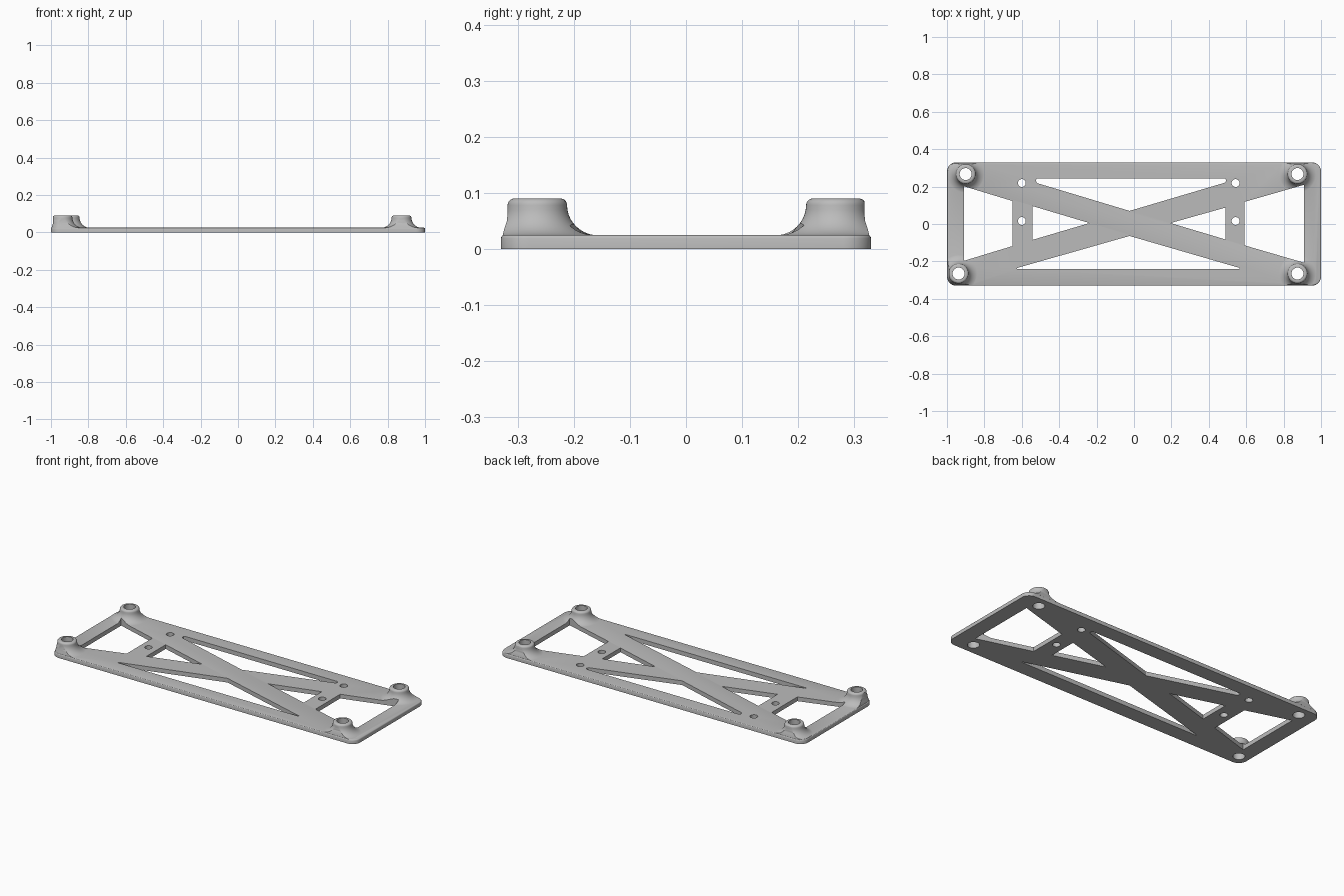
import bpy
import bmesh
from math import sin, cos, pi, radians

cube = bpy.data.objects.get("Cube")
if cube:
    bpy.data.objects.remove(cube, do_unlink=True)

LENGTH, WIDTH, THICK, HEIGHT = 2.0, 0.66, 0.025, 0.09

grey = bpy.data.materials.new("plain_grey")
grey.use_nodes = True
colour = (0.5, 0.5, 0.5, 1)
grey.diffuse_color = colour
grey.node_tree.nodes["Principled BSDF"].inputs["Base Color"].default_value = colour


def loft(name, rings):
    """Solid through stacked rings of equal point count, capped at both ends."""
    bm = bmesh.new()
    loops = [[bm.verts.new(p) for p in ring] for ring in rings]
    n = len(loops[0])
    for low, high in zip(loops, loops[1:]):
        for i in range(n):
            j = (i + 1) % n
            bm.faces.new((low[i], low[j], high[j], high[i]))
    bm.faces.new(loops[0][::-1])
    bm.faces.new(loops[-1])
    bmesh.ops.recalc_face_normals(bm, faces=bm.faces)
    mesh = bpy.data.meshes.new(name)
    bm.to_mesh(mesh)
    bm.free()
    mesh.materials.append(grey)
    obj = bpy.data.objects.new(name, mesh)
    bpy.context.collection.objects.link(obj)
    return obj


def rounded_slab(name, levels, radius=0.05, steps=8):
    """Rounded rectangle lofted through (height, inset) levels."""
    rings = []
    for z, inset in levels:
        ring = []
        for k, (sx, sy) in enumerate(((1, 1), (-1, 1), (-1, -1), (1, -1))):
            for s in range(steps + 1):
                a = (k + s / steps) * pi / 2
                r = radius - inset
                ring.append((sx * (LENGTH / 2 - radius) + r * cos(a),
                             sy * (WIDTH / 2 - radius) + r * sin(a), z))
        rings.append(ring)
    return loft(name, rings)


def turned(name, x, y, profile, sides=48):
    """Solid of revolution through (radius, height) points."""
    return loft(name, [[(x + r * cos(2 * pi * i / sides),
                         y + r * sin(2 * pi * i / sides), z)
                        for i in range(sides)] for r, z in profile])


def prism(name, points):
    return loft(name, [[(x, y, z) for x, y in points] for z in (-0.1, 0.2)])


def boolean(target, tool, operation, keep=False):
    """Apply a boolean to the target and discard the tool."""
    mod = target.modifiers.new(operation.lower(), 'BOOLEAN')
    mod.operation, mod.solver, mod.object = operation, 'EXACT', tool
    graph = bpy.context.evaluated_depsgraph_get()
    mesh = bpy.data.meshes.new_from_object(target.evaluated_get(graph))
    target.modifiers.clear()
    target.data = mesh
    if not keep:
        bpy.data.objects.remove(tool, do_unlink=True)


# Base plate with a softened upper rim
plate = rounded_slab("mounting_plate", [(0, 0), (0.019, 0), (0.022, 0.001),
                                        (0.024, 0.003), (THICK, 0.006)])

# Flared corner bosses, trimmed to the plate outline
trim = rounded_slab("boss_trim", [(-0.01, 0.001), (0.023, 0.003), (0.035, 0.006),
                                  (0.05, 0.011), (0.065, 0.012), (0.12, 0.012)])
trim.hide_render = True
boss_centres = [(-0.9, 0.267), (0.874, 0.267), (-0.938, -0.265), (0.874, -0.265)]
flare = [(0.11 - 0.057 * sin(a), 0.078 - 0.054 * cos(a))
         for a in (i * pi / 20 for i in range(11))]
crown = [(0.041 + 0.012 * cos(a), 0.078 + 0.012 * sin(a))
         for a in (i * pi / 10 for i in range(1, 6))]
for x, y in boss_centres:
    boss = turned("corner_boss", x, y, [(0.11, 0.012)] + flare + crown)
    boolean(boss, trim, 'INTERSECT', keep=True)
    boolean(plate, boss, 'UNION')
bpy.data.objects.remove(trim, do_unlink=True)

# Lightening windows that leave the crossed braces
windows = [
    [(-0.91, -0.197), (-0.65, -0.118), (-0.65, 0.123), (-0.91, 0.202)],
    [(0.59, -0.114), (0.91, -0.207), (0.91, 0.21), (0.59, 0.118)],
    [(-0.543, -0.085), (-0.238, 0.005), (-0.543, 0.096)],
    [(0.49, -0.083), (0.49, 0.088), (0.195, 0.005)],
    [(-0.024, 0.07), (0.483, 0.22), (0.491, 0.228), (0.491, 0.238), (0.484, 0.243),
     (-0.516, 0.243), (-0.524, 0.238), (-0.524, 0.228), (-0.516, 0.218)],
    [(-0.625, -0.24), (0.565, -0.24), (0.565, -0.235), (-0.024, -0.064),
     (-0.625, -0.235)],
]
for points in windows:
    boolean(plate, prism("window_cutter", points), 'DIFFERENCE')

# Through holes in the bosses and in the cross members
holes = [(x, y, 0.032) for x, y in boss_centres]
holes += [(x, y, 0.021) for x in (-0.6, 0.543) for y in (0.219, 0.016)]
for x, y, r in holes:
    boolean(plate, turned("hole_cutter", x, y, [(r, -0.1), (r, 0.2)], 32), 'DIFFERENCE')

# Smooth curved walls, keep real edges crisp
bpy.ops.object.select_all(action='DESELECT')
plate.select_set(True)
bpy.context.view_layer.objects.active = plate
bpy.ops.object.shade_smooth_by_angle(angle=radians(30))
